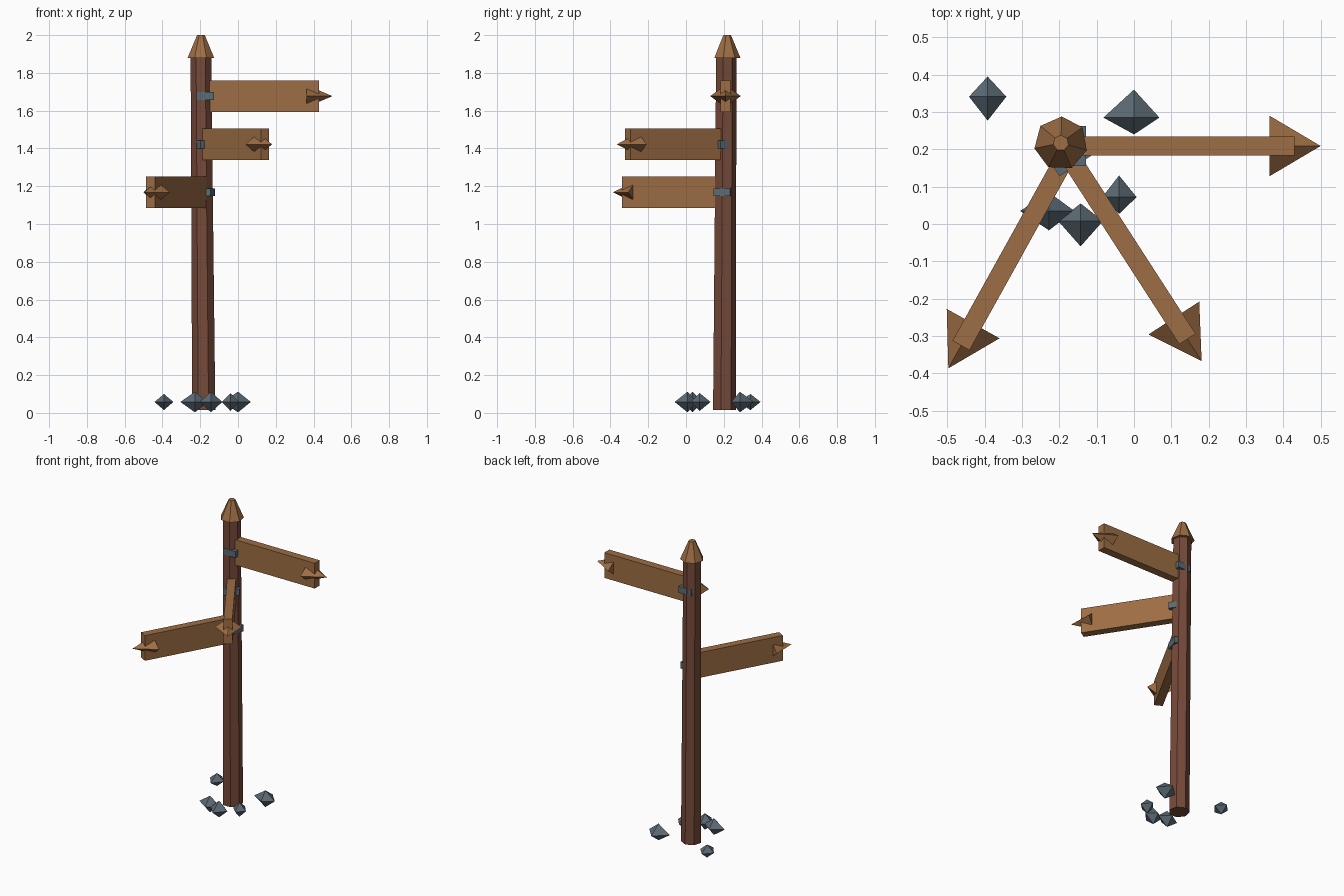
import bpy
import bmesh
from math import cos, sin, atan2, radians, tau
from mathutils import Matrix, Vector

if "Cube" in bpy.data.objects:
    bpy.data.objects.remove(bpy.data.objects["Cube"], do_unlink=True)


def material(name, rgb):
    mat = bpy.data.materials.new(name)
    mat.use_nodes = True
    colour = (*rgb, 1)
    mat.diffuse_color = colour
    mat.node_tree.nodes["Principled BSDF"].inputs["Base Color"].default_value = colour
    return mat


plank_wood = material("light wood", (0.34, 0.155, 0.058))
post_wood = material("dark red wood", (0.18, 0.068, 0.042))
stone = material("blue grey stone", (0.105, 0.145, 0.175))


def hull(name, points, mat, matrix=Matrix()):
    """Flat shaded convex solid around a few corner points."""
    bm = bmesh.new()
    for p in points:
        bm.verts.new(matrix @ Vector(p))
    bmesh.ops.convex_hull(bm, input=bm.verts)
    bmesh.ops.dissolve_limit(bm, angle_limit=radians(0.5), verts=bm.verts, edges=bm.edges)
    bmesh.ops.recalc_face_normals(bm, faces=bm.faces)
    mesh = bpy.data.meshes.new(name)
    bm.to_mesh(mesh)
    bm.free()
    mesh.materials.append(mat)
    obj = bpy.data.objects.new(name, mesh)
    bpy.context.collection.objects.link(obj)
    return obj


def ring(centre, radius, sides=7):
    x, y, z = centre
    angles = [radians(88) + tau * i / sides for i in range(sides)]
    return [(x + radius * cos(a), y + radius * sin(a), z) for a in angles]


def box(name, x0, x1, half_y, half_z, mat, matrix):
    corners = [(x, y, z) for x in (x0, x1) for y in (-half_y, half_y) for z in (-half_z, half_z)]
    return hull(name, corners, mat, matrix)


# Slightly leaning post with a pointed cap
hull("post", ring((-0.181, 0.201, 0.014), 0.063) + ring((-0.196, 0.211, 1.9), 0.056), post_wood)
hull("post_cap", ring((-0.196, 0.216, 1.88), 0.072) + ring((-0.196, 0.217, 2.0), 0.021), plank_wood)


# Sign boards, each with a diamond-section arrow point
def sign(name, start, direction):
    place = Matrix.Translation(start) @ Matrix.Rotation(atan2(direction[1], direction[0]), 4, "Z")
    box(name + "_board", 0, 0.586, 0.026, 0.083, plank_wood, place)
    base, tip, wide, tall = 0.519, 0.656, 0.081, 0.058
    point = [(base, -wide, 0), (base, wide, 0), (base, 0, -tall), (base, 0, tall), (tip, 0, 0)]
    hull(name + "_arrow", point, plank_wood, place)


sign("upper_sign", (-0.156, 0.209, 1.677), (1, 0))
sign("middle_sign", (-0.175, 0.184, 1.422), (0.543, -0.84))
sign("lower_sign", (-0.179, 0.187, 1.168), (-0.485, -0.874))


# Metal brackets around the post
def bracket(name, centre, angle, half_x, half_y):
    place = Matrix.Translation(centre) @ Matrix.Rotation(radians(angle), 4, "Z")
    box(name, -half_x, half_x, half_y, 0.021, stone, place)


bracket("upper_bracket", (-0.174, 0.209, 1.677), 0, 0.046, 0.053)
bracket("middle_bracket", (-0.178, 0.187, 1.422), -57, 0.038, 0.05)
bracket("lower_bracket", (-0.166, 0.198, 1.168), -15, 0.034, 0.045)


# Loose stones: position, then reach to left, right, front and back
stones = [
    ((-0.392, 0.341), 0.05, 0.05, 0.064, 0.054, 0.1),
    ((0.0, 0.285), 0.082, 0.068, 0.045, 0.075, 0.112),
    ((-0.04, 0.072), 0.045, 0.047, 0.045, 0.058, 0.105),
    ((-0.143, 0.008), 0.06, 0.06, 0.068, 0.047, 0.112),
    ((-0.228, 0.035), 0.077, 0.068, 0.052, 0.05, 0.112),
]
for i, ((x, y), low_x, high_x, low_y, high_y, top) in enumerate(stones):
    mid = 0.058
    hull(f"stone_{i + 1}", [
        (x - low_x, y, mid), (x + high_x, y, mid), (x, y - low_y, mid),
        (x, y + high_y, mid), (x, y, top), (x, y, 0.115 - top),
    ], stone)
